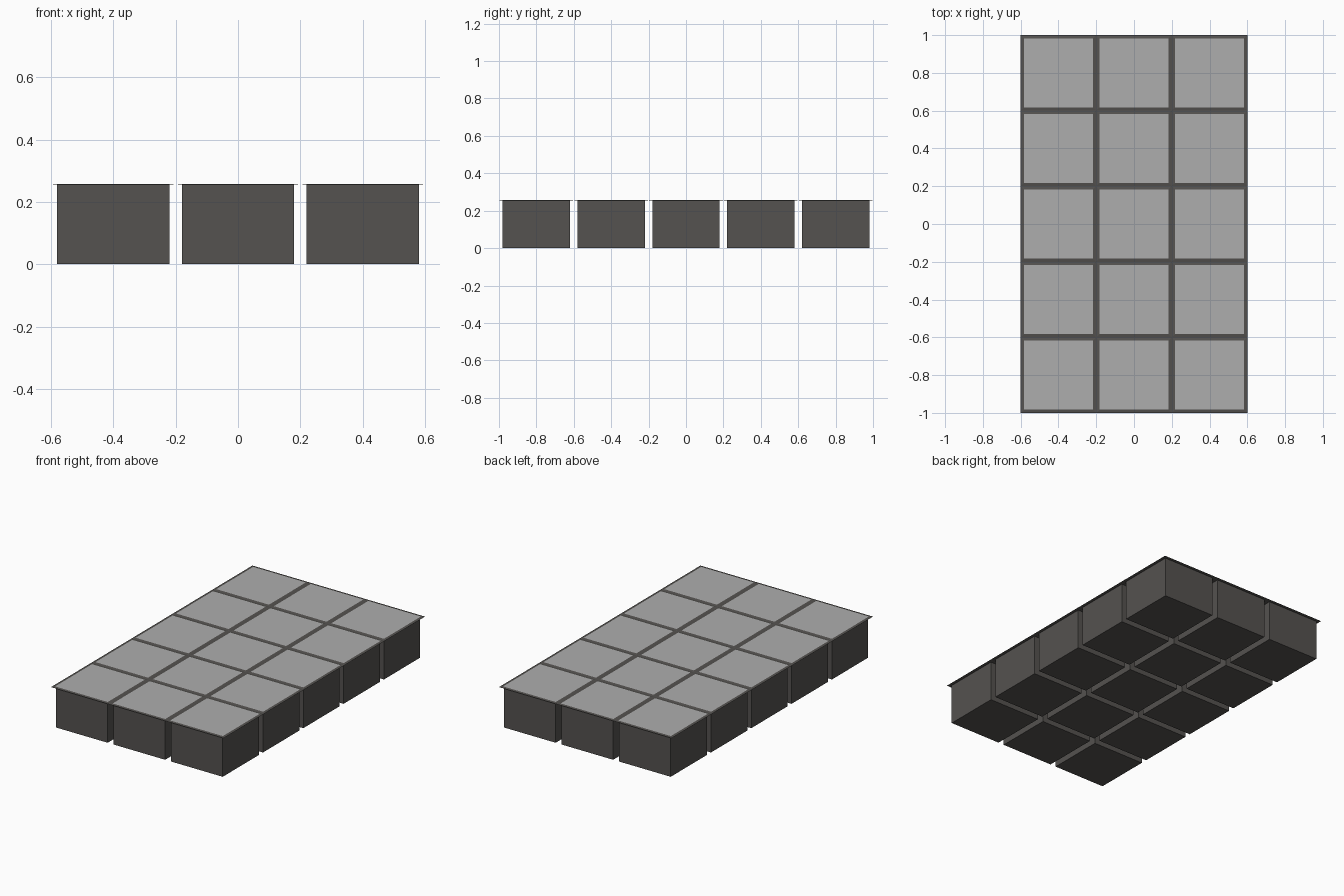
import bpy, bmesh

if "Cube" in bpy.data.objects:
    bpy.data.objects.remove(bpy.data.objects["Cube"])

PITCH = 0.4
# (half width, z) rings, from the base up to the thin tapered lip and the top
RINGS = [(0.18, 0.0), (0.18, 0.255), (0.2, 0.2555), (0.183, 0.258)]


def material(name, rgb):
    m = bpy.data.materials.new(name)
    m.diffuse_color = (*rgb, 1)
    m.use_nodes = True
    m.node_tree.nodes["Principled BSDF"].inputs["Base Color"].default_value = m.diffuse_color
    return m


side_mat = material("dark_side", (0.09, 0.085, 0.08))
top_mat = material("grey_top", (0.42, 0.42, 0.42))


def block_mesh():
    bm = bmesh.new()
    rings = [[bm.verts.new((sx * h, sy * h, z))
              for sx, sy in ((-1, -1), (1, -1), (1, 1), (-1, 1))] for h, z in RINGS]
    # walls and lip
    for a, b in zip(rings, rings[1:]):
        for i in range(4):
            j = (i + 1) % 4
            bm.faces.new((a[i], a[j], b[j], b[i]))
    # base and top panel
    bm.faces.new(rings[0][::-1])
    bm.faces.new(rings[-1]).material_index = 1
    me = bpy.data.meshes.new("block")
    bm.to_mesh(me)
    bm.free()
    me.materials.append(side_mat)
    me.materials.append(top_mat)
    return me


# 3 x 5 grid of separate blocks
mesh = block_mesh()
for col in range(3):
    for row in range(5):
        ob = bpy.data.objects.new(f"block_{col + 1}_{row + 1}", mesh)
        ob.location = ((col - 1) * PITCH, (row - 2) * PITCH, 0)
        bpy.context.collection.objects.link(ob)
